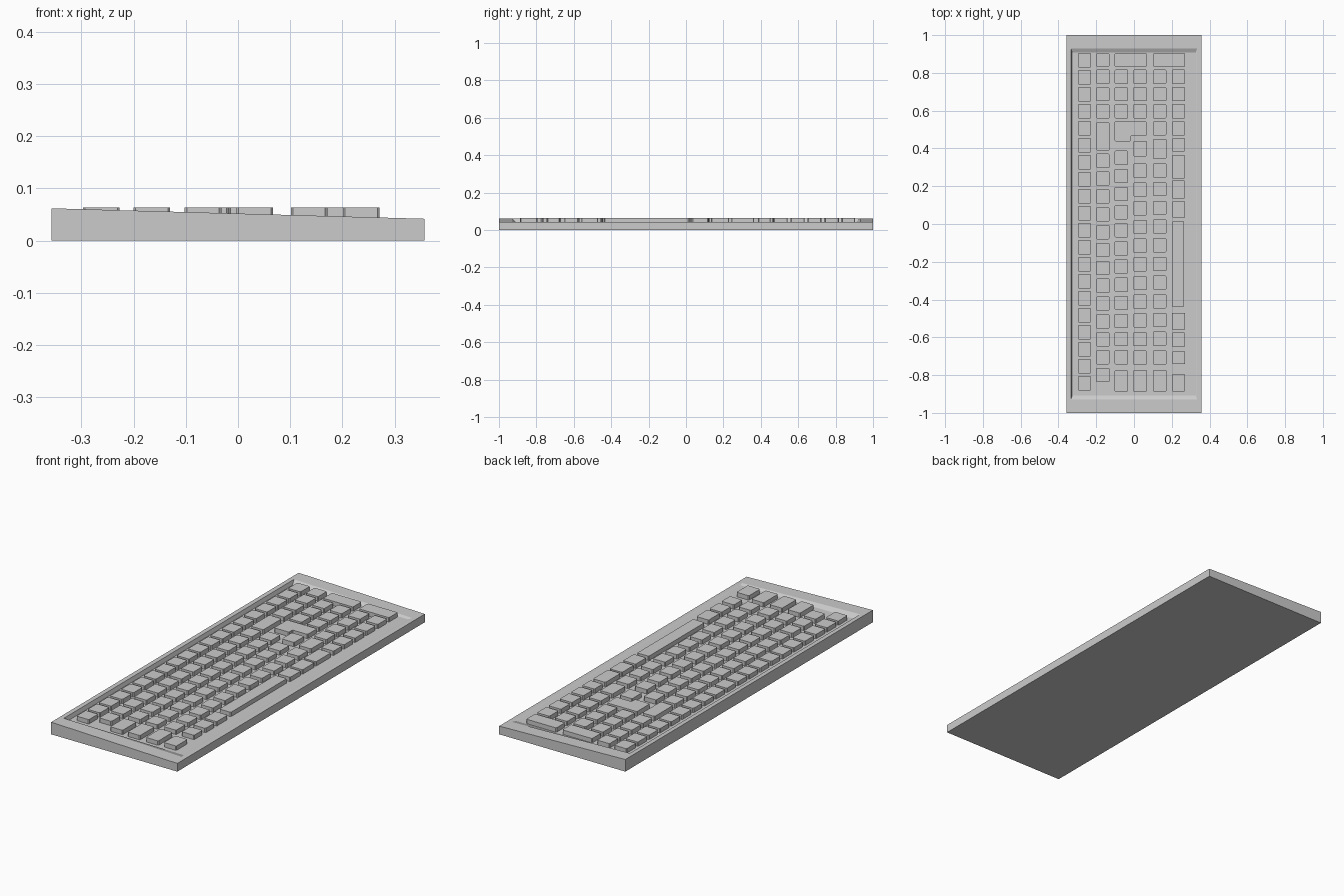
import bpy, bmesh

if "Cube" in bpy.data.objects:
    bpy.data.objects.remove(bpy.data.objects["Cube"])

FLOOR, TOP = 0.0415, 0.064


def add_object(name, bm):
    bmesh.ops.recalc_face_normals(bm, faces=bm.faces)
    mesh = bpy.data.meshes.new(name)
    bm.to_mesh(mesh)
    bm.free()
    obj = bpy.data.objects.new(name, mesh)
    bpy.context.collection.objects.link(obj)
    return obj


def slope(x):
    return 0.052 - 0.028 * x


# Wedge case with a flat-floored, slope-walled key well
def build_case():
    bm = bmesh.new()

    def ring(x, y, z):
        return [bm.verts.new((sx * x, sy * y, z(sx * x)))
                for sx, sy in ((-1, -1), (1, -1), (1, 1), (-1, 1))]

    rings = [ring(0.357, 1, lambda x: 0), ring(0.357, 1, slope),
             ring(0.334, 0.93, slope), ring(0.327, 0.908, lambda x: FLOOR)]
    bm.faces.new(rings[0])
    bm.faces.new(rings[-1])
    for a, b in zip(rings, rings[1:]):
        for i in range(4):
            j = (i + 1) % 4
            bm.faces.new((a[i], a[j], b[j], b[i]))
    add_object("keyboard_case", bm)


# Keycap extruded from an outline, with slightly eased vertical corners
def add_key(name, outline):
    bm = bmesh.new()
    base = bm.faces.new([bm.verts.new((x, y, FLOOR - 0.001)) for x, y in outline])
    ext = bmesh.ops.extrude_face_region(bm, geom=[base])
    for v in ext["geom"]:
        if isinstance(v, bmesh.types.BMVert):
            v.co.z = TOP
    if not any(f.normal.z < 0 for f in bm.faces) or len(bm.faces) == len(outline) + 1:
        lows = [v for v in bm.verts if v.co.z < FLOOR]
        if not any(all(v in lows for v in f.verts) for f in bm.faces):
            bm.faces.new(lows)
    edges = [e for e in bm.edges if abs(e.verts[0].co.z - e.verts[1].co.z) > 0.01]
    bmesh.ops.bevel(bm, geom=edges, offset=0.004, segments=1, affect='EDGES')
    add_object(name, bm)


def rect_key(name, x0, x1, y0, y1):
    add_key(name, [(x0, y0), (x1, y0), (x1, y1), (x0, y1)])


def run(start, pitch, count, size=0.075):
    return [(start - pitch * i - size, start - pitch * i) for i in range(count)]


build_case()

ROWS = [(-0.297, -0.227), (-0.2, -0.13), (-0.102, -0.032),
        (-0.003, 0.067), (0.101, 0.171), (0.201, 0.271)]
PAD = [(0.742, 0.817), (0.65, 0.724), (0.559, 0.634)]

# Key spans along y for each row
SPANS = [
    run(0.904, 0.09, 20),
    [(0.833, 0.904)] + PAD + [(0.39, 0.539)] + run(0.372, 0.0945, 13),
    PAD + run(0.388, 0.096, 12) + [(-0.887, -0.775)],
    PAD + [(0.358, 0.44)] + run(0.319, 0.099, 11) + [(-0.888, -0.772)],
    PAD + [(0.469, 0.543), (0.345, 0.45)] + run(0.321, 0.099, 11) + [(-0.888, -0.772)],
    PAD + [(0.469, 0.543), (0.385, 0.453), (0.242, 0.364), (0.135, 0.23),
           (0.034, 0.12), (-0.56, -0.47), (-0.65, -0.575), (-0.742, -0.674),
           (-0.886, -0.795)],
]
for r, ((x0, x1), spans) in enumerate(zip(ROWS, SPANS)):
    for i, (y0, y1) in enumerate(spans):
        rect_key(f"key_row{r + 1}_{i + 1}", x0, x1, y0, y1)

# Double-size pad keys, space bar and L-shaped enter key
rect_key("pad_plus_key", -0.102, 0.067, 0.833, 0.904)
rect_key("pad_enter_key", 0.101, 0.271, 0.833, 0.904)
rect_key("space_bar", 0.201, 0.266, -0.438, 0.014)
add_key("enter_key", [(-0.102, 0.437), (-0.018, 0.437), (-0.018, 0.466),
                      (0.067, 0.466), (0.067, 0.543), (-0.102, 0.543)])
